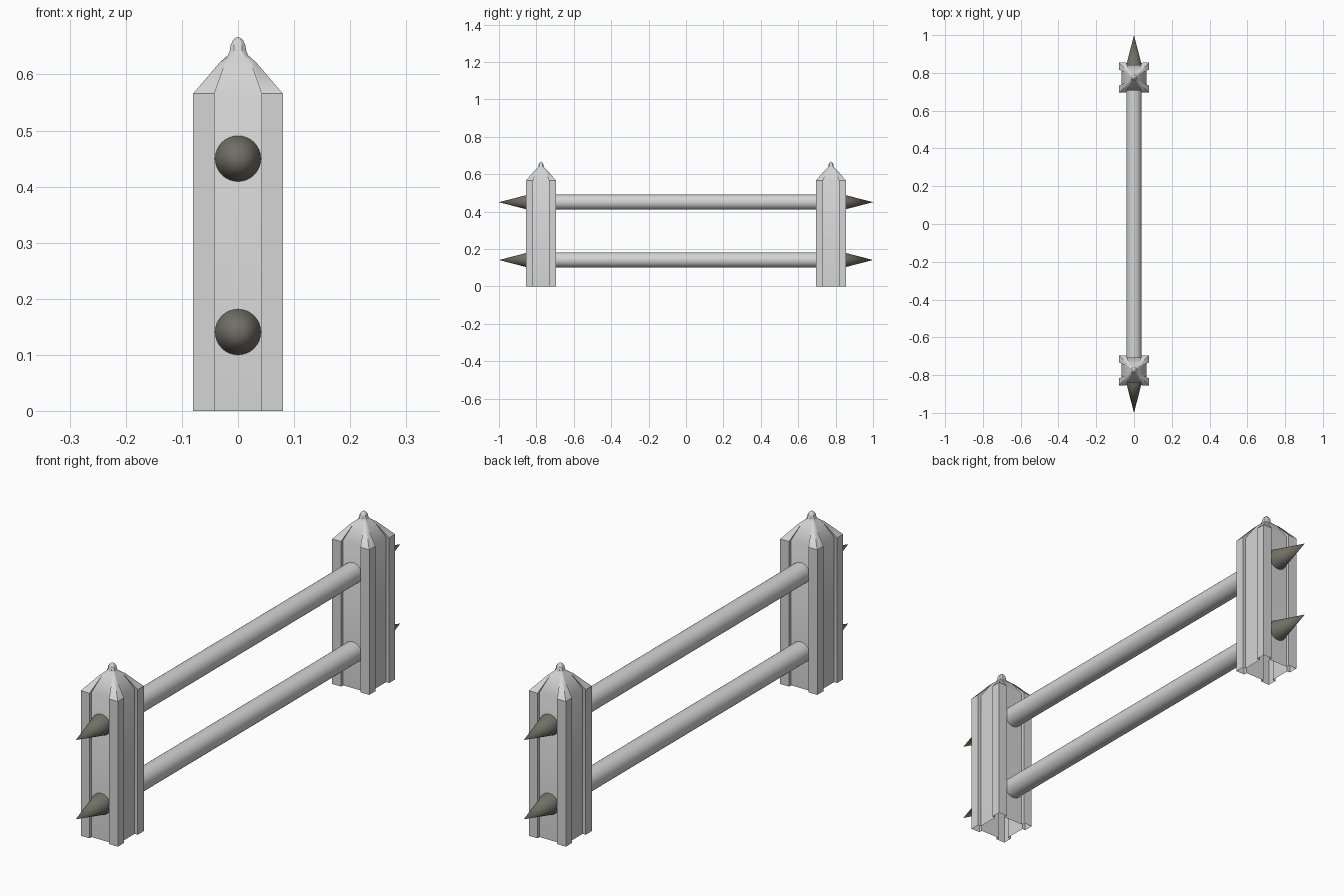
import bpy, bmesh, math
from mathutils import Vector

if "Cube" in bpy.data.objects:
    bpy.data.objects.remove(bpy.data.objects["Cube"])


def material(name, rgb):
    m = bpy.data.materials.new(name)
    m.diffuse_color = (*rgb, 1)
    m.use_nodes = True
    m.node_tree.nodes["Principled BSDF"].inputs["Base Color"].default_value = m.diffuse_color
    return m


LIGHT = material("light grey", (0.66, 0.66, 0.66))
DARK = material("dark olive grey", (0.165, 0.16, 0.13))


def finish(name, bm, mat, angle):
    bmesh.ops.recalc_face_normals(bm, faces=bm.faces)
    me = bpy.data.meshes.new(name)
    bm.to_mesh(me)
    bm.free()
    ob = bpy.data.objects.new(name, me)
    me.materials.append(mat)
    bpy.context.collection.objects.link(ob)
    bpy.ops.object.select_all(action='DESELECT')
    ob.select_set(True)
    bpy.context.view_layer.objects.active = ob
    bpy.ops.object.shade_smooth_by_angle(angle=math.radians(angle))
    return ob


def section(h, g, d, rounded):
    """Square outline with a recessed panel in the middle of each side."""
    side = [(-h, -h), (-g, -h), (-g, d - h), (g, d - h), (g, -h)]
    pts = []
    for k in range(4):
        for x, y in side:
            for _ in range(k):
                x, y = -y, x
            if rounded:
                v = Vector((x, y)).normalized() * h
                x, y = v
            pts.append((x, y))
    return pts


# Post levels: height, half width, panel half width, panel depth, round outline
LEVELS = [(0, .08, .042, .013, False), (.566, .08, .042, .013, False),
          (.622, .032, .022, .0004, False), (.634, .021, .012, .0002, True),
          (.642, .0165, .008, .0002, True), (.652, .015, .008, .0002, True),
          (.660, .0105, .005, .0002, True), (.665, .005, .002, .0001, True)]


def post(name, cy):
    bm = bmesh.new()
    rings = []
    for z, h, g, d, r in LEVELS:
        rings.append([bm.verts.new((x, cy + y, z)) for x, y in section(h, g, d, r)])
    n = len(rings[0])
    for a, b in zip(rings, rings[1:]):
        for i in range(n):
            j = (i + 1) % n
            bm.faces.new((a[i], a[j], b[j], b[i]))
    tip = bm.verts.new((0, cy, .667))
    for i in range(n):
        bm.faces.new((rings[-1][i], rings[-1][(i + 1) % n], tip))
    # The underside stays open; orient the shell outwards
    return finish(name, bm, LIGHT, 35)


def tube(name, y0, y1, r0, r1, z, mat):
    """Round bar or spike along y."""
    bm = bmesh.new()
    n = 32
    a, b = [], []
    for i in range(n):
        t = 2 * math.pi * i / n
        a.append(bm.verts.new((r0 * math.cos(t), y0, z + r0 * math.sin(t))))
        if r1:
            b.append(bm.verts.new((r1 * math.cos(t), y1, z + r1 * math.sin(t))))
    tip = None if r1 else bm.verts.new((0, y1, z))
    for i in range(n):
        j = (i + 1) % n
        bm.faces.new((a[i], a[j], b[j], b[i]) if r1 else (a[i], a[j], tip))
    bm.faces.new(a)
    if r1:
        bm.faces.new(b)
    return finish(name, bm, mat, 40)


# Two posts, two rails, and a spike at each rail end
for end, s in (("front", -1), ("back", 1)):
    post(end + "_post", s * .775)
for level, z in (("lower", .141), ("upper", .45)):
    tube(level + "_rail", -.71, .71, .04, .04, z, LIGHT)
    for end, s in (("front", -1), ("back", 1)):
        tube(f"{level}_{end}_spike", s * .841, s * 1.0, .041, 0, z, DARK)
